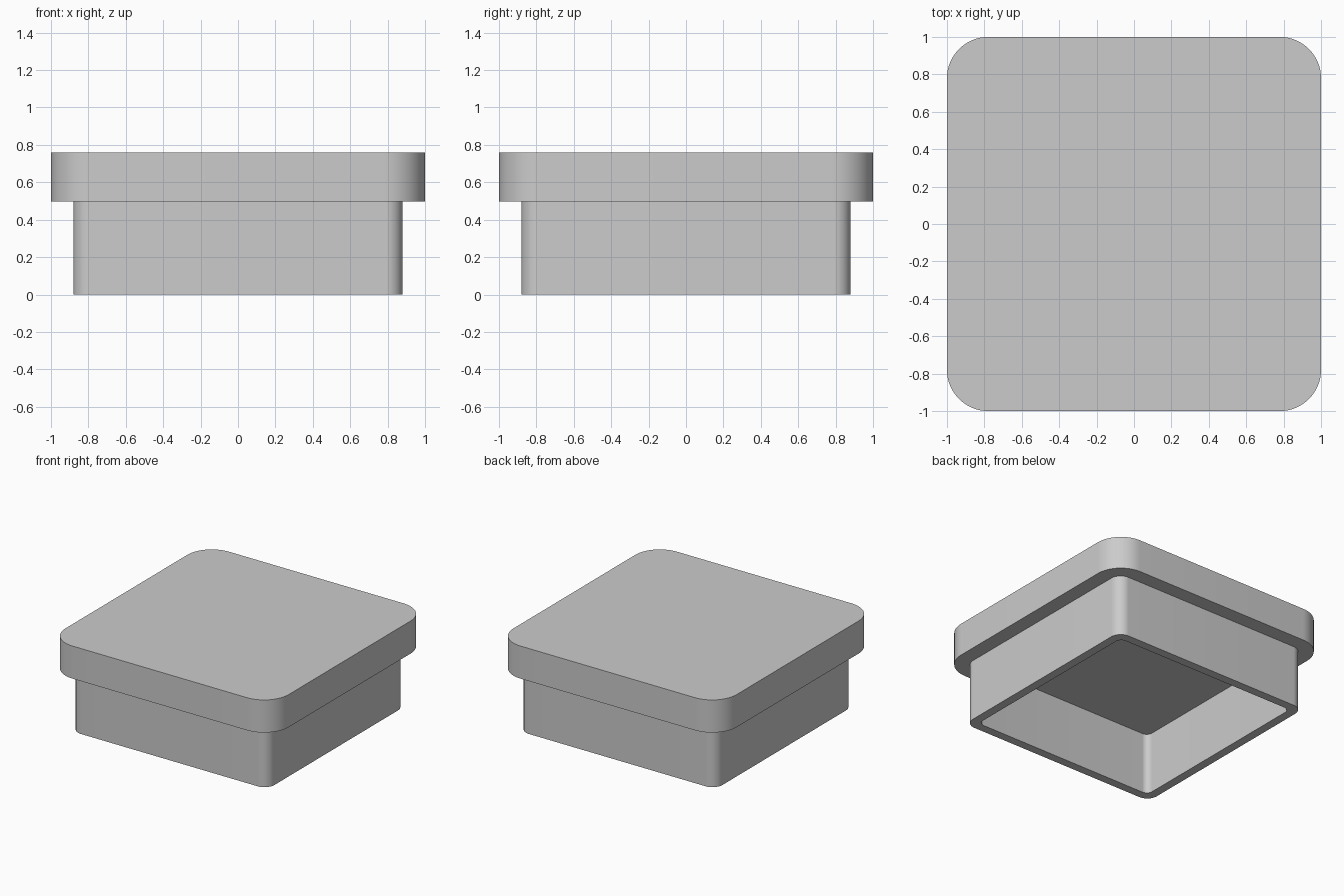
import bpy
import bmesh
from math import cos, sin, pi

if "Cube" in bpy.data.objects:
    bpy.data.objects.remove(bpy.data.objects["Cube"], do_unlink=True)

LID_BOTTOM, LID_TOP = 0.496, 0.76
CORNER_STEPS = 16

grey = bpy.data.materials.new("plain grey")
grey.use_nodes = True
colour = (0.6, 0.6, 0.6, 1)
grey.diffuse_color = colour
grey.node_tree.nodes["Principled BSDF"].inputs["Base Color"].default_value = colour


def rounded_ring(bm, half, radius, z):
    """Vertices of a rounded square, counter-clockwise from above."""
    core = half - radius
    ring = []
    for corner, (sx, sy) in enumerate([(1, 1), (-1, 1), (-1, -1), (1, -1)]):
        for step in range(CORNER_STEPS + 1):
            a = (corner + step / CORNER_STEPS) * pi / 2
            ring.append(bm.verts.new((sx * core + radius * cos(a),
                                      sy * core + radius * sin(a), z)))
    return ring


def loft(name, sections, capped):
    """Join rounded squares (half width, radius, height) into a shell."""
    bm = bmesh.new()
    rings = [rounded_ring(bm, *s) for s in sections]
    for low, high in zip(rings, rings[1:]):
        for i in range(len(low)):
            j = (i + 1) % len(low)
            bm.faces.new((low[i], low[j], high[j], high[i]))
    if capped:
        bm.faces.new(rings[0][::-1])
        bm.faces.new(rings[-1])
    mesh = bpy.data.meshes.new(name)
    bm.to_mesh(mesh)
    bm.free()
    mesh.materials.append(grey)
    obj = bpy.data.objects.new(name, mesh)
    bpy.context.collection.objects.link(obj)
    bpy.ops.object.select_all(action="DESELECT")
    obj.select_set(True)
    bpy.context.view_layer.objects.active = obj
    bpy.ops.object.shade_smooth_by_angle(angle=pi / 6)
    return obj


# Solid overhanging lid
loft("lid", [(1, 0.22, LID_BOTTOM), (1, 0.22, LID_TOP)], True)

# Hollow skirt: inner wall, bottom rim, outer wall
loft("skirt", [(0.81, 0.05, LID_BOTTOM), (0.81, 0.05, 0),
               (0.88, 0.09, 0), (0.88, 0.09, LID_BOTTOM)], False)
